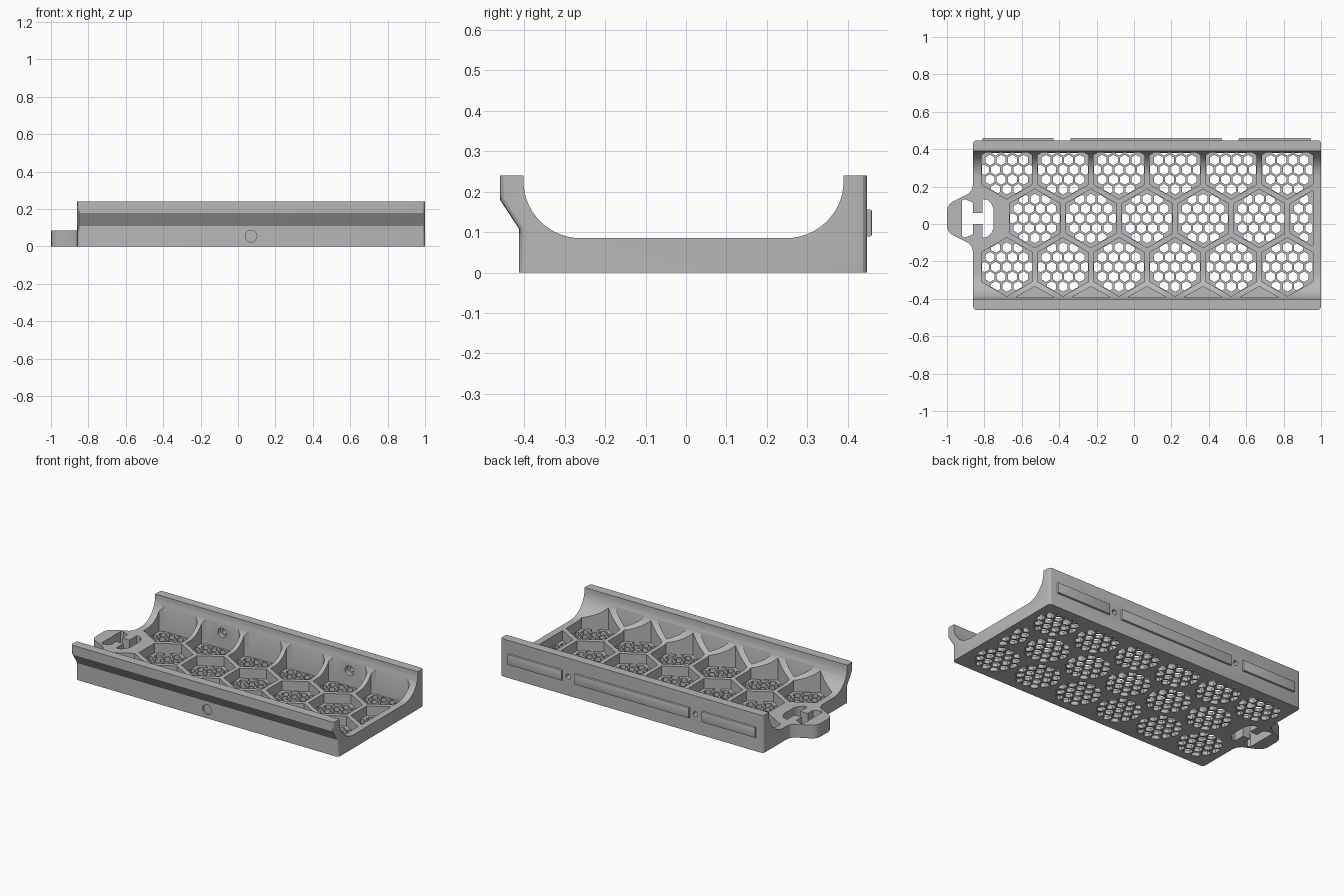
import bpy, bmesh, math
from mathutils import Vector

old = bpy.data.objects.get("Cube")
if old:
    bpy.data.objects.remove(old, do_unlink=True)

grey = bpy.data.materials.new("light grey plastic")
grey.use_nodes = True
colour = (0.48, 0.48, 0.48, 1)
grey.diffuse_color = colour
grey.node_tree.nodes["Principled BSDF"].inputs["Base Color"].default_value = colour

X0, X1 = -0.86, 1.0          # tray ends
DECK, FLOOR = 0.085, 0.022   # rib height, grille thickness
ROW = 0.03                   # y of the middle pocket row
PITCH = 0.30                 # pocket spacing


def to_object(name, bm):
    bmesh.ops.recalc_face_normals(bm, faces=bm.faces)
    mesh = bpy.data.meshes.new(name)
    bm.to_mesh(mesh)
    bm.free()
    mesh.materials.append(grey)
    obj = bpy.data.objects.new(name, mesh)
    bpy.context.collection.objects.link(obj)
    return obj


def add_prism(bm, points, offset):
    """Extrude a closed outline of 3D points along an offset."""
    face = bm.faces.new([bm.verts.new(p) for p in points])
    out = bmesh.ops.extrude_face_region(bm, geom=[face])
    moved = [v for v in out["geom"] if isinstance(v, bmesh.types.BMVert)]
    bmesh.ops.translate(bm, verts=moved, vec=offset)


def upright(bm, outline, z0, z1):
    add_prism(bm, [(x, y, z0) for x, y in outline], (0, 0, z1 - z0))


def hexagon(cx, cy, r):
    return [Vector((cx + r * math.sin(i * math.pi / 3), cy + r * math.cos(i * math.pi / 3)))
            for i in range(6)]


def clip(poly, normal, limit):
    """Keep the part of a convex outline where p.normal <= limit."""
    n, out = Vector(normal), []
    for a, b in zip(poly, poly[1:] + poly[:1]):
        da, db = a.dot(n) - limit, b.dot(n) - limit
        if da <= 0:
            out.append(a)
        if da * db < 0:
            out.append(a.lerp(b, da / (da - db)))
    return out


def area(poly):
    return abs(sum(a.x * b.y - b.x * a.y for a, b in zip(poly, poly[1:] + poly[:1]))) / 2


def boolean(target, tool, operation):
    mod = target.modifiers.new(operation, 'BOOLEAN')
    mod.operation, mod.solver, mod.object = operation, 'EXACT', tool
    bpy.ops.object.select_all(action='DESELECT')
    bpy.context.view_layer.objects.active = target
    target.select_set(True)
    bpy.ops.object.modifier_apply(modifier=mod.name)
    bpy.data.objects.remove(tool, do_unlink=True)


def add_cylinder(bm, x, z, r, y0, y1):
    ring = [(x + r * math.cos(i * math.pi / 12), y0, z + r * math.sin(i * math.pi / 12))
            for i in range(24)]
    add_prism(bm, ring, (0, y1 - y0, 0))


# Tray body: coved cross-section swept along x
def cove(cy, sign, r=0.142):
    steps = [i * math.pi / 28 for i in range(15)]
    return [(cy + sign * r * math.cos(a), DECK + r - r * math.sin(a)) for a in steps]


profile = [(-0.413, 0), (0.447, 0), (0.447, 0.24), (0.39, 0.24)]
profile += cove(0.248, 1) + cove(-0.26, -1)[::-1]
profile += [(-0.402, 0.24), (-0.46, 0.24), (-0.46, 0.18), (-0.413, 0.108)]
bm = bmesh.new()
add_prism(bm, [(X0, y, z) for y, z in profile], (X1 - X0, 0, 0))
corners = [e for e in bm.edges
           if abs(e.verts[0].co.x - e.verts[1].co.x) < 1e-5
           and abs(e.verts[0].co.z - e.verts[1].co.z) > 0.01
           and all(v.co.y < -0.41 or v.co.y > 0.44 for v in e.verts)]
bmesh.ops.bevel(bm, geom=corners, offset=0.018, segments=3, profile=0.5, affect='EDGES')
tray = to_object("tray_body", bm)

# Strap tab on the right-hand end
half = [(-0.80, 0.19), (-0.86, 0.185), (-0.866, 0.155), (-0.885, 0.132),
        (-0.965, 0.092), (-0.985, 0.078), (-0.996, 0.06), (-1.0, 0.035)]
outline = [(x, ROW + d) for x, d in half] + [(x, ROW - d) for x, d in reversed(half)]
bm = bmesh.new()
upright(bm, outline, 0, DECK)
boolean(tray, to_object("strap_tab", bm), 'UNION')

# H-shaped strap slot
half = [(-0.92, 0.095), (-0.905, 0.103), (-0.862, 0.085), (-0.862, 0.03), (-0.81, 0.03),
        (-0.81, 0.103), (-0.785, 0.1), (-0.762, 0.078), (-0.75, 0.05)]
outline = [(x, ROW + d) for x, d in half] + [(x, ROW - d) for x, d in reversed(half)]
bm = bmesh.new()
upright(bm, outline, -0.1, 0.3)
boolean(tray, to_object("strap_slot", bm), 'DIFFERENCE')

# Hexagonal pockets in staggered rows, limited by the side walls
pockets = []
for row in (-2, -1, 0, 1):
    odd = row % 2
    for i in range(6):
        cx = (-0.68 if odd else -0.53) + PITCH * i
        cy = ROW + 0.26 * row
        if row == -2 and i == 5:
            continue
        pockets.append((row, cx, cy))


def pocket_outline(cx, cy, r):
    inset = 0.157 - r
    poly = clip(hexagon(cx, cy, r), (0, 1), 0.383 - inset)
    poly = clip(poly, (0, -1), 0.394 - inset)
    return clip(poly, (1, 0), 0.957 - inset)


bm = bmesh.new()
for row, cx, cy in pockets:
    upright(bm, pocket_outline(cx, cy, 0.157), FLOOR, 0.4)
boolean(tray, to_object("pocket_cutter", bm), 'DIFFERENCE')

# Honeycomb grille through each pocket floor
bm = bmesh.new()
cell = 0.06
for row, cx, cy in pockets:
    if row == -2:
        continue
    region = pocket_outline(cx, cy, 0.154)
    for j in range(-3, 4):
        for i in range(-3, 4):
            hx = cx + cell * (i + 0.5 * (j % 2))
            hole = hexagon(hx, cy + 0.052 * j, 0.028)
            for a, b in zip(region, region[1:] + region[:1]):
                if (b - a).length > 1e-5 and hole:
                    n = Vector((-(b - a).y, (b - a).x)).normalized()
                    hole = clip(hole, n, a.dot(n))
            if len(hole) > 2 and area(hole) > 0.0003:
                upright(bm, hole, -0.05, FLOOR + 0.02)
boolean(tray, to_object("grille_cutter", bm), 'DIFFERENCE')

# Screw holes through the back wall, with wider seats inside
for radius, y0, y1 in ((0.03, 0.36, 0.41), (0.016, 0.34, 0.5)):
    bm = bmesh.new()
    for x in (-0.38, 0.52):
        add_cylinder(bm, x, 0.122, radius, y0, y1)
    boolean(tray, to_object("screw_cutter", bm), 'DIFFERENCE')

# Round recess in the front
bm = bmesh.new()
add_cylinder(bm, 0.07, 0.055, 0.031, -0.5, -0.4)
boolean(tray, to_object("recess_cutter", bm), 'DIFFERENCE')

# Raised rails on the back
rails = []
for name, x0, x1 in (("right", -0.81, -0.43), ("middle", -0.34, 0.47), ("left", 0.56, 0.945)):
    bm = bmesh.new()
    ring = [(x0, 0.44, 0.089), (x1, 0.44, 0.089), (x1, 0.44, 0.156), (x0, 0.44, 0.156)]
    add_prism(bm, ring, (0, 0.02, 0))
    outer = [e for e in bm.edges if all(v.co.y > 0.45 for v in e.verts)]
    bmesh.ops.bevel(bm, geom=outer, offset=0.005, segments=2, profile=0.5, affect='EDGES')
    rails.append(to_object("back_rail_" + name, bm))

# Smooth the coves and bores, keep the edges crisp
bpy.ops.object.select_all(action='DESELECT')
for obj in [tray] + rails:
    obj.select_set(True)
bpy.context.view_layer.objects.active = tray
bpy.ops.object.shade_smooth_by_angle(angle=math.radians(25))
